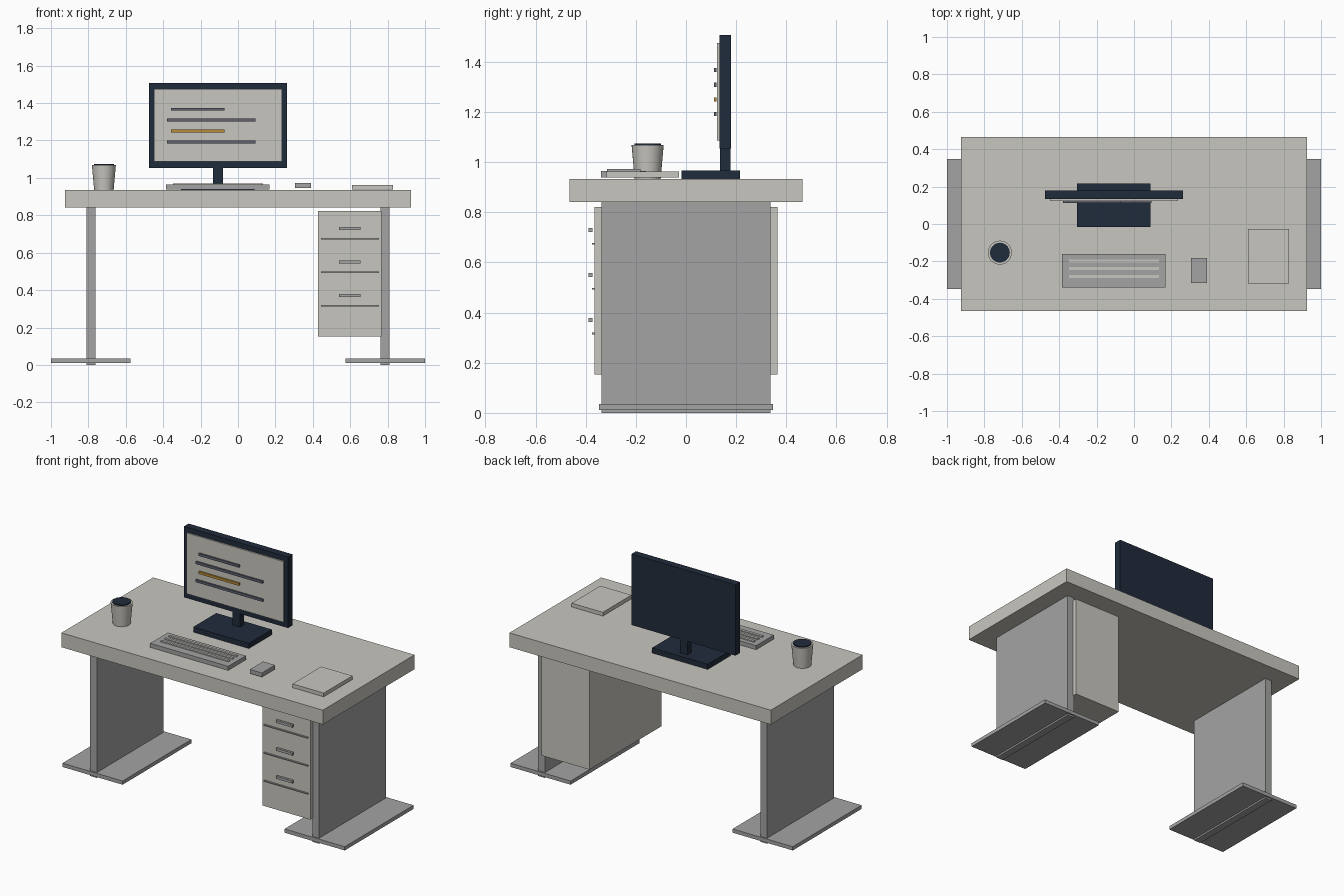
import bpy

if "Cube" in bpy.data.objects:
    bpy.data.objects.remove(bpy.data.objects["Cube"])


def material(name, rgb):
    def lin(c):
        c /= 255
        return c / 12.92 if c <= 0.04045 else ((c + 0.055) / 1.055) ** 2.4
    m = bpy.data.materials.new(name)
    m.diffuse_color = (*[lin(c) for c in rgb], 1)
    m.use_nodes = True
    m.node_tree.nodes["Principled BSDF"].inputs["Base Color"].default_value = m.diffuse_color
    return m


LIGHT = material("warm light grey", (200, 198, 191))
GREY = material("mid grey", (162, 164, 162))
DARK = material("dark navy", (32, 43, 59))
SLATE = material("slate", (95, 98, 112))
GOLD = material("gold", (186, 140, 55))


def box(name, x, y, z, mat):
    """Box from (min, max) ranges on each axis."""
    bpy.ops.mesh.primitive_cube_add(size=1, location=[sum(r) / 2 for r in (x, y, z)])
    ob = bpy.context.object
    ob.name = name
    ob.scale = [r[1] - r[0] for r in (x, y, z)]
    bpy.ops.object.transform_apply(location=False, rotation=False, scale=True)
    ob.data.materials.append(mat)
    return ob


def cone(name, r1, r2, z, mat):
    """Tapered cylinder standing at the mug position."""
    bpy.ops.mesh.primitive_cone_add(vertices=32, radius1=r1, radius2=r2, depth=z[1] - z[0],
                                    location=(-0.717, -0.153, sum(z) / 2))
    ob = bpy.context.object
    ob.name = name
    ob.data.materials.append(mat)
    bpy.ops.object.shade_smooth_by_angle()


# Desk: top, panel legs and flat feet
box("desk_top", (-0.926, 0.926), (-0.464, 0.464), (0.842, 0.934), LIGHT)
for side, cx in (("left", -0.787), ("right", 0.787)):
    box(side + "_leg", (cx - 0.024, cx + 0.024), (-0.338, 0.338), (0, 0.842), GREY)
    box(side + "_foot", (cx - 0.213, cx + 0.213), (-0.348, 0.348), (0.011, 0.035), GREY)

# Drawer cabinet with handles and seams
box("drawer_cabinet", (0.428, 0.768), (-0.365, 0.365), (0.153, 0.822), LIGHT)
for i in range(3):
    z = 0.729 - i * 0.179
    box(f"drawer_handle_{i + 1}", (0.54, 0.656), (-0.388, -0.373), (z - 0.008, z + 0.008), GREY)
    box(f"drawer_seam_{i + 1}", (0.443, 0.754), (-0.374, -0.364),
        (z - 0.058, z - 0.051), GREY)

# Monitor
box("monitor_base", (-0.305, 0.089), (-0.017, 0.216), (0.934, 0.967), DARK)
box("monitor_neck", (-0.134, -0.081), (0.136, 0.178), (0.967, 1.06), DARK)
box("monitor_body", (-0.476, 0.261), (0.133, 0.18), (1.054, 1.508), DARK)
box("monitor_screen", (-0.45, 0.234), (0.124, 0.134), (1.087, 1.476), LIGHT)
for i in range(4):
    z = 1.367 - i * 0.058
    x = (-0.38, 0.094) if i % 2 else (-0.358, -0.073)
    box(f"screen_line_{i + 1}", x, (0.112, 0.122), (z - 0.008, z + 0.008),
        GOLD if i == 2 else SLATE)

# Keyboard with key rows
box("keyboard", (-0.385, 0.168), (-0.339, -0.16), (0.938, 0.964), GREY)
for i in range(3):
    y = -0.198 - i * 0.041
    box(f"key_row_{i + 1}", (-0.348, 0.133), (y - 0.008, y + 0.008), (0.962, 0.971), LIGHT)

# Mouse and notepad
box("mouse", (0.305, 0.39), (-0.315, -0.182), (0.946, 0.972), GREY)
box("notepad", (0.609, 0.83), (-0.318, -0.028), (0.938, 0.962), LIGHT)

# Mug and drink
cone("mug", 0.052, 0.064, (0.934, 1.068), LIGHT)
cone("mug_drink", 0.053, 0.053, (1.06, 1.075), DARK)
